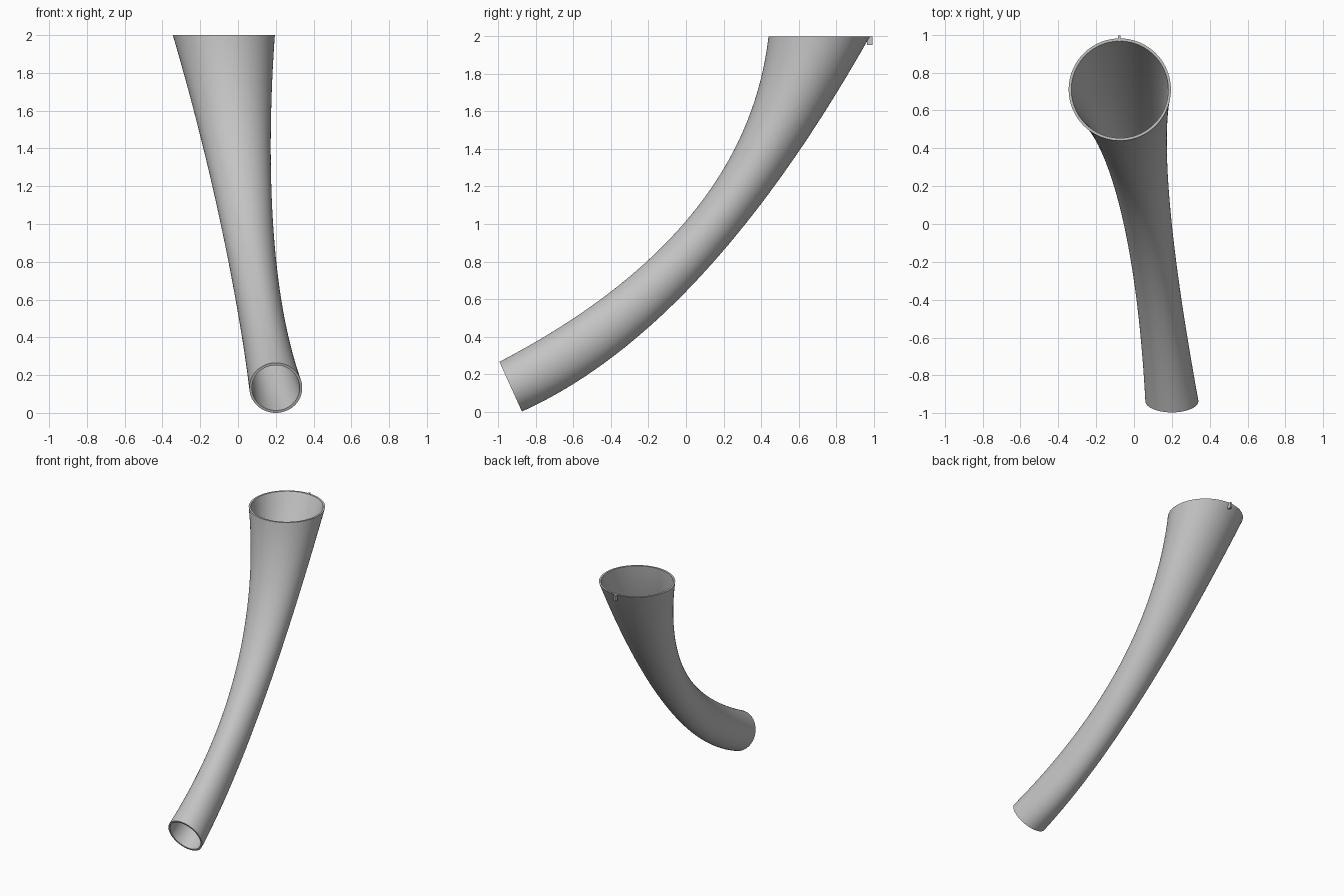
import bpy, bmesh, math
from mathutils import Vector

cube = bpy.data.objects.get("Cube")
if cube:
    bpy.data.objects.remove(cube)

SEGMENTS, STATIONS, WALL = 96, 48, 0.014

grey = bpy.data.materials.new("light grey")
grey.use_nodes = True
colour = (0.55, 0.55, 0.55, 1)
grey.diffuse_color = colour
grey.node_tree.nodes["Principled BSDF"].inputs["Base Color"].default_value = colour


def bezier(a, b, c, t):
    return a * (1 - t) ** 2 + b * 2 * t * (1 - t) + c * t * t


def section(t):
    """Centre, half width and half height vectors of the tube at t."""
    s = t + 0.2 * t * (1 - t)
    upper = bezier(Vector((0, -0.995, 0.265)), Vector((0, 0.32, 0.95)), Vector((0, 0.44, 2)), t)
    lower = bezier(Vector((0, -0.875, 0.0)), Vector((0, 0.10, 0.44)), Vector((0, 0.98, 2)), s)
    left = bezier(0.06, -0.008, -0.345, t)
    right = bezier(0.34, 0.113, 0.195, t)
    centre = (upper + lower) / 2
    centre.x = (left + right) / 2
    return centre, Vector(((right - left) / 2, 0, 0)), (upper - lower) / 2


def ring(bm, t, inset):
    centre, wide, tall = section(t)
    wide = wide * (1 - inset / wide.length)
    tall = tall * (1 - inset / tall.length)
    angles = [math.tau * i / SEGMENTS for i in range(SEGMENTS)]
    return [bm.verts.new(centre + wide * math.cos(a) + tall * math.sin(a)) for a in angles]


def finish(name, bm):
    bmesh.ops.recalc_face_normals(bm, faces=bm.faces)
    mesh = bpy.data.meshes.new(name)
    bm.to_mesh(mesh)
    bm.free()
    mesh.materials.append(grey)
    obj = bpy.data.objects.new(name, mesh)
    bpy.context.collection.objects.link(obj)
    return obj


# Curved flaring tube: outer skin up, inner skin back down, rims close the loop
bm = bmesh.new()
steps = [i / STATIONS for i in range(STATIONS + 1)]
rings = [ring(bm, t, 0) for t in steps] + [ring(bm, t, WALL) for t in reversed(steps)]
for k, a in enumerate(rings):
    b = rings[(k + 1) % len(rings)]
    for i in range(SEGMENTS):
        j = (i + 1) % SEGMENTS
        bm.faces.new((a[i], a[j], b[j], b[i]))
tube = finish("curved_tube", bm)
bpy.ops.object.select_all(action='DESELECT')
tube.select_set(True)
bpy.context.view_layer.objects.active = tube
bpy.ops.object.shade_smooth_by_angle(angle=math.radians(35))

# Small locating tab at the back of the wide rim
bm = bmesh.new()
bmesh.ops.create_cube(bm, size=1)
bmesh.ops.scale(bm, vec=(0.014, 0.03, 0.045), verts=bm.verts)
bmesh.ops.translate(bm, vec=(-0.078, 0.98, 1.9775), verts=bm.verts)
finish("rim_tab", bm)
